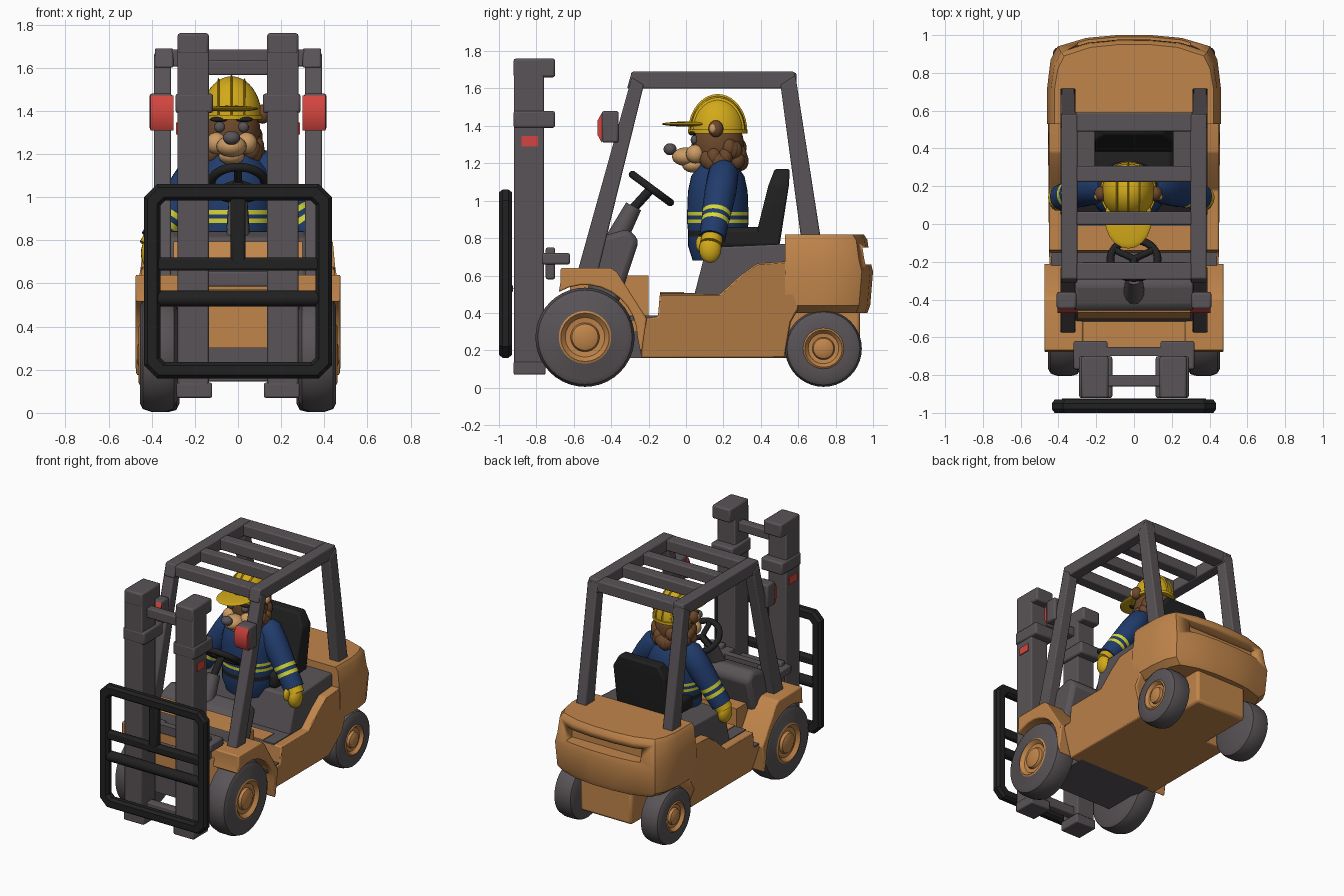
import bpy, bmesh, math, random
from mathutils import Vector

cube = bpy.data.objects.get("Cube")
if cube:
    bpy.data.objects.remove(cube, do_unlink=True)
random.seed(4)


def material(name, *rgb):
    m = bpy.data.materials.new(name)
    m.use_nodes = True
    m.diffuse_color = (*rgb, 1)
    m.node_tree.nodes["Principled BSDF"].inputs["Base Color"].default_value = (*rgb, 1)
    return m


ORANGE = material("orange paint", 0.53, 0.235, 0.07)
GREY = material("warm grey", 0.1, 0.088, 0.095)
BLACK = material("black", 0.015, 0.015, 0.015)
RED = material("red lamp", 0.65, 0.06, 0.05)
YELLOW = material("helmet yellow", 0.65, 0.4, 0.01)
STRIPE = material("safety stripe", 0.68, 0.68, 0.04)
NAVY = material("navy cloth", 0.015, 0.045, 0.15)
BROWN = material("brown fur", 0.15, 0.065, 0.025)
TAN = material("tan fur", 0.6, 0.33, 0.13)


def finish(name, bm, mats, bevel=0, mirror=False, smooth=35):
    bmesh.ops.recalc_face_normals(bm, faces=bm.faces)
    mesh = bpy.data.meshes.new(name)
    bm.to_mesh(mesh)
    bm.free()
    for m in mats:
        mesh.materials.append(m)
    ob = bpy.data.objects.new(name, mesh)
    bpy.context.collection.objects.link(ob)
    bpy.ops.object.select_all(action='DESELECT')
    ob.select_set(True)
    bpy.context.view_layer.objects.active = ob
    if smooth:
        bpy.ops.object.shade_smooth_by_angle(angle=math.radians(smooth))
    if bevel:
        b = ob.modifiers.new("Bevel", 'BEVEL')
        b.width, b.segments = bevel, 2
    if mirror:
        ob.modifiers.new("Mirror", 'MIRROR')
    return ob


def loft(name, rings, mat, **kw):
    """Skin a stack of closed rings and cap both ends."""
    bm = bmesh.new()
    vs = [[bm.verts.new(p) for p in ring] for ring in rings]
    for a, b in zip(vs, vs[1:]):
        for i in range(len(a)):
            j = (i + 1) % len(a)
            bm.faces.new((a[i], a[j], b[j], b[i]))
    bm.faces.new(vs[0])
    bm.faces.new(vs[-1])
    return finish(name, bm, [mat], **kw)


def extrude(name, profile, x0, x1, mat, taper=1, **kw):
    """Side profile of (y, z) points pulled along x."""
    rings = [[(x * (taper if z < 0.2 else 1), y, z) for y, z in profile] for x in (x0, x1)]
    return loft(name, rings, mat, **kw)


def box(name, x0, x1, y0, y1, z0, z1, mat, **kw):
    return extrude(name, [(y0, z0), (y1, z0), (y1, z1), (y0, z1)], x0, x1, mat, **kw)


def lathe(name, profile, origin, axis, scale=(1, 1, 1), n=32, mirror=False):
    """Turn (radius, height, material) points about an axis."""
    bm = bmesh.new()
    q = Vector(axis).to_track_quat('Z', 'Y')
    mats = list(dict.fromkeys(p[2] for p in profile))
    rings = []
    for r, h, _ in profile:
        ring = []
        for i in range(n):
            a = math.tau * i / n
            p = q @ Vector((r * math.cos(a), r * math.sin(a), h))
            ring.append(bm.verts.new(p * Vector(scale) + Vector(origin)))
        rings.append(ring)
    for k in range(len(rings) - 1):
        for i in range(n):
            j = (i + 1) % n
            f = bm.faces.new((rings[k][i], rings[k][j], rings[k + 1][j], rings[k + 1][i]))
            f.material_index = mats.index(profile[k][2])
    for ring, p in ((rings[0], profile[0]), (rings[-1], profile[-1])):
        bm.faces.new(ring).material_index = mats.index(p[2])
    return finish(name, bm, mats, mirror=mirror)


def rod(name, a, b, r, mat, r2=None, **kw):
    d = Vector(b) - Vector(a)
    return lathe(name, [(r, 0, mat), (r2 or r, d.length, mat)], a, d, n=16, **kw)


def ball(name, centre, radii, mat):
    bm = bmesh.new()
    bmesh.ops.create_uvsphere(bm, u_segments=20, v_segments=12, radius=1)
    bmesh.ops.scale(bm, vec=radii, verts=bm.verts)
    bmesh.ops.translate(bm, vec=centre, verts=bm.verts)
    return finish(name, bm, [mat], smooth=60)


# Wheels with turned hubs
def wheel(name, y, z, r, x0, x1):
    w, h = x1 - x0, r * 0.53
    prof = [(r * .8, 0, GREY), (r * .96, w * .1, GREY), (r, w * .3, GREY), (r, w * .7, GREY),
            (r * .95, w * .92, GREY), (r * .85, w, GREY), (h, w, ORANGE), (h * .92, w * 1.04, ORANGE),
            (h * .75, w * .9, ORANGE), (h * .55, w * .88, ORANGE), (h * .5, w * .99, ORANGE),
            (h * .3, w * 1.06, ORANGE)]
    lathe(name, prof, (x0, y, z), (1, 0, 0), n=40, mirror=True)


wheel("front_wheel", -0.54, 0.27, 0.265, 0.28, 0.455)
wheel("rear_wheel", 0.735, 0.21, 0.205, 0.27, 0.43)

# Chassis
extrude("side_hull", [(-.24, .16), (-.22, .37), (-.15, .38), (-.14, .5), (.18, .5), (.29, .6), (.38, .665),
                      (.6, .68), (.6, .42), (.56, .35), (.53, .16)], -.45, .45, ORANGE, taper=.82, bevel=.008)
box("front_hull", -.27, .27, -.62, -.2, .3, .6, ORANGE)
box("front_axle", -.3, .3, -.6, -.2, .16, .3, GREY)
box("rear_axle", -.21, .21, .5, .93, .16, .45, ORANGE, bevel=.02)
arch = [(-.54 + .28 * math.cos(t), .27 + .28 * math.sin(t))
        for t in [math.radians(a) for a in range(0, 121, 12)]]
extrude("front_fender", [(-.24, .17)] + arch + [(-.67, .57), (-.67, .64), (-.4, .64), (-.37, .62), (-.21, .37)],
        .27, .475, ORANGE, bevel=.008, mirror=True)
box("front_hood", -.28, .28, -.66, -.4, .57, .635, ORANGE)
box("floor_plate", -.44, .44, -.3, -.13, .36, .385, GREY)
box("step_plate", -.39, .39, -.14, .06, .49, .506, GREY)
box("step_panel", -.3, .3, -.14, -.01, .5, .512, ORANGE)
extrude("seat_base", [(.04, .48), (.11, .75), (.55, .77), (.55, .5)], -.39, .39, GREY, bevel=.01)

# Counterweight: rounded plan sections stacked in height
def plan(z, w, yr):
    half = [(w, .53), (w, .72), (.96 * w, yr - .13), (.88 * w, yr - .06), (.55 * w, yr - .015), (.2 * w, yr)]
    return [(x, y, z) for x, y in half] + [(-x, y, z) for x, y in reversed(half)]


weight = loft("counterweight", [plan(*s) for s in ((.4, .4, .97), (.44, .45, .985), (.62, .46, 1), (.68, .45, .985),
                                                   (.79, .44, .97), (.82, .42, .95))], ORANGE)
cutter = box("slot_cutter", -.3, .3, .89, 1.1, .66, .75, ORANGE)
cutter.hide_render = True
cut = weight.modifiers.new("Slot", 'BOOLEAN')
cut.operation, cut.object = 'DIFFERENCE', cutter
bpy.context.view_layer.objects.active = weight
bpy.ops.object.modifier_apply(modifier="Slot")
bpy.data.objects.remove(cutter, do_unlink=True)

# Overhead guard
extrude("guard_front_post", [(-.58, .62), (-.47, .62), (-.225, 1.62), (-.29, 1.66)], .31, .39, GREY, bevel=.008, mirror=True)
extrude("guard_rear_post", [(.615, .8), (.72, .8), (.585, 1.67), (.505, 1.62)], .31, .39, GREY, bevel=.008, mirror=True)
extrude("guard_side_rail", [(-.315, 1.6), (-.29, 1.69), (.58, 1.69), (.595, 1.6)], .3, .385, GREY, bevel=.008, mirror=True)
for y, h in ((-.25, .045), (.03, .035), (.265, .042), (.54, .05)):
    box("guard_crossbar", -.31, .31, y - h, y + h, 1.605, 1.685, GREY, bevel=.008)
box("lamp_housing", .305, .41, -.45, -.36, 1.31, 1.48, GREY, bevel=.012, mirror=True)
extrude("lamp_lens", [(-.45, 1.31), (-.472, 1.35), (-.472, 1.43), (-.45, 1.47)], .3, .405, RED, mirror=True)

# Mast
box("mast_rail", .135, .28, -.92, -.76, .07, 1.72, GREY, bevel=.008, mirror=True)
box("mast_cap", .135, .28, -.922, -.7, 1.66, 1.76, GREY, bevel=.012, mirror=True)
box("mast_collar", .115, .29, -.922, -.7, 1.39, 1.48, GREY, bevel=.012, mirror=True)
box("mast_foot", .12, .285, -.922, -.75, .07, .14, GREY, bevel=.008, mirror=True)
box("mast_marker", .279, .287, -.88, -.79, 1.29, 1.345, RED, mirror=True)
for z in (.18, .62, 1.6):
    box("mast_crossbar", -.16, .16, -.86, -.8, z - .035, z + .035, GREY, bevel=.008)
box("mast_bracket", .14, .32, -.77, -.62, .66, .72, GREY, bevel=.01, mirror=True)
box("bracket_hook", .2, .28, -.75, -.7, .58, .75, GREY, bevel=.01, mirror=True)
box("bracket_beam", -.3, .3, -.7, -.65, .66, .72, GREY)

# Load backrest: rounded frame with bars
def frame(inset):
    w, lo, hi, c = .435 - inset, .16 + inset, 1.06 - inset, .06 - inset / 2
    return [(w, lo + c), (w, hi - c), (w - c, hi), (-w + c, hi), (-w, hi - c), (-w, lo + c), (-w + c, lo), (w - c, lo)]


bm = bmesh.new()
loops = [[bm.verts.new((x, y, z)) for x, z in frame(i)]
         for i, y in ((0, -.98), (.015, -1), (.06, -1), (.075, -.98), (.075, -.95), (.06, -.93), (.015, -.93), (0, -.95))]
for a, b in zip(loops, loops[1:] + loops[:1]):
    for i in range(8):
        bm.faces.new((a[i], a[i - 1], b[i - 1], b[i]))
finish("backrest_frame", bm, [BLACK])
box("backrest_bar", -.38, .38, -.99, -.94, .66, .72, BLACK, bevel=.012)
box("backrest_stay", -.035, .035, -.99, -.94, .7, 1.0, BLACK, bevel=.012)
rod("backrest_roller", (-.38, -.96, .53), (.38, -.96, .53), .037, BLACK)

# Dashboard and steering
extrude("dashboard", [(-.53, .6), (-.45, .81), (-.31, .85), (-.25, .79), (-.33, .55), (-.38, .4), (-.5, .4)],
        -.33, .33, GREY, bevel=.03)
extrude("dashboard_panel", [(-.502, .7), (-.465, .795), (-.457, .79), (-.494, .7)], -.3, .3, ORANGE)
rod("steering_column", (0, -.39, .76), (0, -.28, .97), .06, GREY, r2=.045)
rod("steering_shaft", (0, -.29, .95), (0, -.19, 1.06), .025, BLACK)
tilt = math.atan2(-.17, .23)
bpy.ops.mesh.primitive_torus_add(location=(0, -.185, 1.065), rotation=(tilt, 0, 0), major_radius=.125,
                                 minor_radius=.021, major_segments=32, minor_segments=10)
ring = bpy.context.object
ring.name = "steering_wheel"
ring.data.materials.append(BLACK)
bpy.ops.object.shade_smooth()
for a in (-30, 90, 210):
    t = math.radians(a)
    end = Vector((math.cos(t), -math.sin(t) * math.cos(tilt), -math.sin(t) * math.sin(tilt))) * .12
    rod("steering_spoke", (0, -.185, 1.065), end + Vector((0, -.185, 1.065)), .018, BLACK)

# Seat
box("seat_cushion", -.21, .21, .14, .48, .74, .86, BLACK, bevel=.03)
loft("seat_back", [[(-.21 * k, a, z), (.21 * k, a, z), (.21 * k, b, z), (-.21 * k, b, z)] for z, a, b, k in
                   ((.76, .36, .5, 1), (1.08, .44, .55, 1), (1.17, .475, .555, .75))], BLACK, bevel=.012)

# Driver body with safety stripes
CX = -.03
lathe("torso", [(.16, .68, NAVY), (.19, .76, NAVY), (.19, .81, BLACK), (.19, .84, NAVY), (.195, .88, STRIPE),
                (.195, .9, NAVY), (.195, .92, STRIPE), (.195, .94, NAVY), (.19, 1.05, NAVY), (.17, 1.13, NAVY),
                (.12, 1.19, NAVY), (.07, 1.23, NAVY)], (CX, .17, 0), (0, 0, 1), scale=(1, .84, 1))
for s in (-1, 1):
    shoulder, wrist = Vector((CX + s * .15, .2, 1.14)), Vector((s * .37 + CX / 2, .14, .8))
    d = wrist - shoulder
    sleeve = ((.05, -.06, NAVY), (.08, -.02, NAVY), (.085, .1, NAVY), (.08, .22, NAVY), (.077, .25, STRIPE),
              (.076, .275, NAVY), (.074, .3, STRIPE), (.073, .325, NAVY), (.07, d.length, NAVY))
    lathe("sleeve", sleeve, shoulder, d, n=20)
    side = "left" if s > 0 else "right"
    rod(side + "_glove_cuff", wrist - d * .05, wrist + d * .1, .058, YELLOW)
    ball(side + "_glove", wrist + Vector((s * .02, -.01, -.06)), (.045, .06, .075), YELLOW)
    ball(side + "_thumb", wrist + Vector((-s * .015, -.06, -.03)), (.022, .028, .045), YELLOW)

# Driver head
ball("head", (CX, .17, 1.3), (.135, .14, .16), BROWN)
for i in range(26):
    a = math.radians(-35 + 250 * i / 25)
    ball("fur_tuft", (CX + .115 * math.cos(a), .18 + .115 * math.sin(a), 1.23 + random.uniform(-.03, .06)),
         (.04, .04, .05), BROWN)
ball("muzzle", (CX, .0, 1.235), (.07, .075, .05), TAN)
ball("chin", (CX, .04, 1.19), (.06, .06, .04), TAN)
ball("nose", (CX, -.085, 1.275), (.04, .035, .032), GREY)
for s in (-1, 1):
    ball("cheek", (CX + s * .07, .05, 1.25), (.05, .05, .05), TAN)
    ball("eye", (CX + s * .055, .045, 1.325), (.025, .02, .025), GREY)
    ball("brow", (CX + s * .06, .035, 1.36), (.04, .02, .012), BLACK)
    ball("ear", (CX + s * .145, .16, 1.385), (.035, .04, .045), BROWN)
    ball("inner_ear", (CX + s * .165, .145, 1.385), (.018, .02, .026), TAN)

# Hard hat
arc = [(max(.01, math.cos(t)), math.sin(t), YELLOW) for t in [math.radians(a) for a in range(0, 91, 9)]]
lathe("hat_shell", arc, (CX, .17, 1.37), (0, 0, 1), scale=(.14, .15, .19))
lathe("hat_rim", [(1, 0, YELLOW), (1, .02, YELLOW)], (CX, .17, 1.36), (0, 0, 1), scale=(.148, .158, 1))
for x, k in ((0, 1), (-.06, .91), (.06, .91)):
    lathe("hat_ridge", arc, (CX + x, .17, 1.37), (0, 0, 1), scale=(.014, .158 * k, .2 * k))
ball("hat_brim", (CX, .03, 1.41), (.125, .16, .014), YELLOW)
